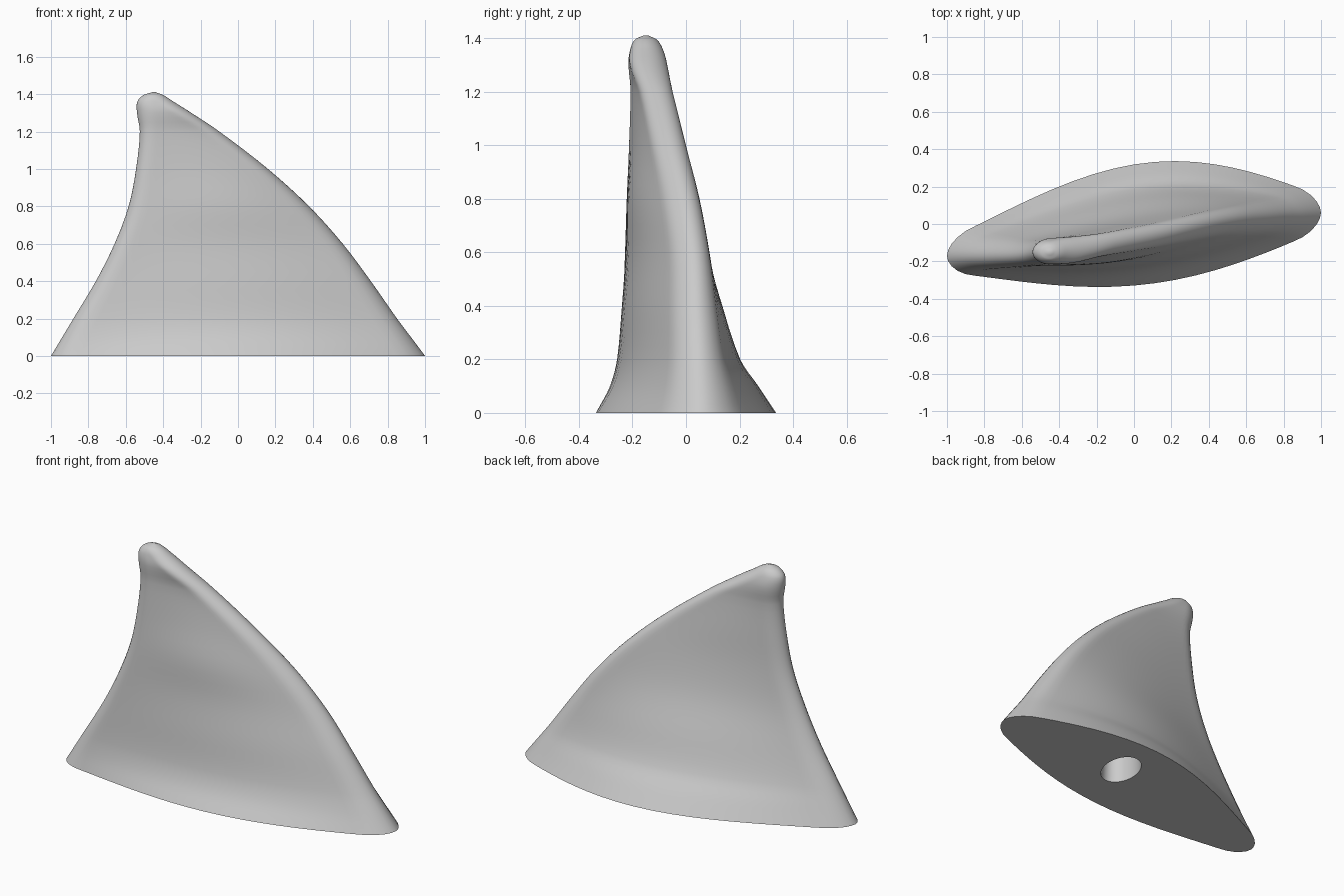
import bpy, bmesh, math

if "Cube" in bpy.data.objects:
    bpy.data.objects.remove(bpy.data.objects["Cube"])

# Section stations: z, left x, right x, left y, right y, edge radius, back bulge, front bulge
STATIONS = [
    (0.00, -1.00, 1.00, -.17, .06, .09, .285, .185),
    (0.10, -.94, .925, -.17, .055, .08, .23, .135),
    (0.20, -.88, .85, -.17, .05, .072, .17, .11),
    (0.40, -.76, .71, -.17, .04, .065, .11, .09),
    (0.60, -.66, .56, -.17, .03, .06, .05, .07),
    (0.80, -.585, .38, -.165, .0, .058, .02, .06),
    (1.00, -.545, .16, -.16, -.05, .058, .01, .025),
    (1.20, -.525, -.10, -.155, -.10, .06, .0, .005),
    (1.30, -.54, -.25, -.15, -.135, .07, .0, .0),
    (1.36, -.538, -.345, -.15, -.145, .06, .0, .0),
    (1.395, -.505, -.40, -.15, -.15, .04, .0, .0),
    (1.41, -.46, -.44, -.15, -.15, .008, .0, .0),
]
STEPS, HALF = 4, 28


def tangent(i):
    a, b = STATIONS[max(i - 1, 0)], STATIONS[min(i + 1, len(STATIONS) - 1)]
    return [(q - p) / (b[0] - a[0]) for p, q in zip(a, b)]


def stations():
    """Smooth in-between sections with a cubic through the stations."""
    for i in range(len(STATIONS) - 1):
        a, b, ma, mb = STATIONS[i], STATIONS[i + 1], tangent(i), tangent(i + 1)
        h = b[0] - a[0]
        for k in range(STEPS):
            s = k / STEPS
            c = (2*s**3 - 3*s*s + 1, (s**3 - 2*s*s + s) * h, 3*s*s - 2*s**3, (s**3 - s*s) * h)
            yield [c[0]*p + c[1]*u + c[2]*q + c[3]*v for p, u, q, v in zip(a, ma, b, mb)]
    yield STATIONS[-1]


def section(z, xl, xr, yl, yr, e, back, front):
    """Closed lens with rounded ends, counted from the left tip along the front."""
    width = xr - xl
    r = min(1.4 * e, width / 2)
    pts = []
    for j in range(2 * HALF):
        t = (1 - math.cos(math.pi * j / HALF)) / 2
        d = min(t, 1 - t) * width
        rim = e * math.sqrt(max(0, 1 - (1 - min(d / r, 1)) ** 2))
        belly = math.sin(math.pi * t ** 1.1)
        off = -(rim + max(front, 0) * belly) if j < HALF else rim + max(back, 0) * belly
        pts.append((xl + t * width, yl + (yr - yl) * t + off, z))
    return pts


def loft(name, rings):
    bm = bmesh.new()
    rows = [[bm.verts.new(p) for p in ring] for ring in rings]
    n = len(rows[0])
    for lo, hi in zip(rows, rows[1:]):
        for j in range(n):
            bm.faces.new((lo[j], lo[(j + 1) % n], hi[(j + 1) % n], hi[j]))
    bm.faces.new(rows[0][::-1])
    bm.faces.new(rows[-1])
    bmesh.ops.recalc_face_normals(bm, faces=bm.faces)
    mesh = bpy.data.meshes.new(name)
    bm.to_mesh(mesh)
    bm.free()
    obj = bpy.data.objects.new(name, mesh)
    bpy.context.collection.objects.link(obj)
    return obj


def oval(z, scale):
    """Tilted oval outline of the mounting socket."""
    tilt, ring = math.radians(-12), []
    for k in range(32):
        a = math.tau * k / 32
        x, y = .105 * scale * math.cos(a), .155 * scale * math.sin(a)
        ring.append((.137 + x * math.cos(tilt) - y * math.sin(tilt),
                     .05 + x * math.sin(tilt) + y * math.cos(tilt), z))
    return ring


grey = bpy.data.materials.new("plain grey")
grey.diffuse_color = (.6, .6, .6, 1)
grey.use_nodes = True
grey.node_tree.nodes["Principled BSDF"].inputs["Base Color"].default_value = grey.diffuse_color

# Curved fin body
fin = loft("fin", [section(*s) for s in stations()])
fin.data.materials.append(grey)

# Blind socket in the underside
cutter = loft("socket_cutter", [oval(-.1, 1), oval(.15, .92)])
cutter.data.materials.append(grey)
cutter.hide_render = True
cutter.hide_set(True)
cut = fin.modifiers.new("socket", 'BOOLEAN')
cut.operation, cut.solver, cut.object = 'DIFFERENCE', 'EXACT', cutter

# Smooth skin, crisp base edge
bpy.context.view_layer.objects.active = fin
fin.select_set(True)
bpy.ops.object.modifier_apply(modifier="socket")
bpy.ops.object.shade_smooth_by_angle(angle=math.radians(40))
